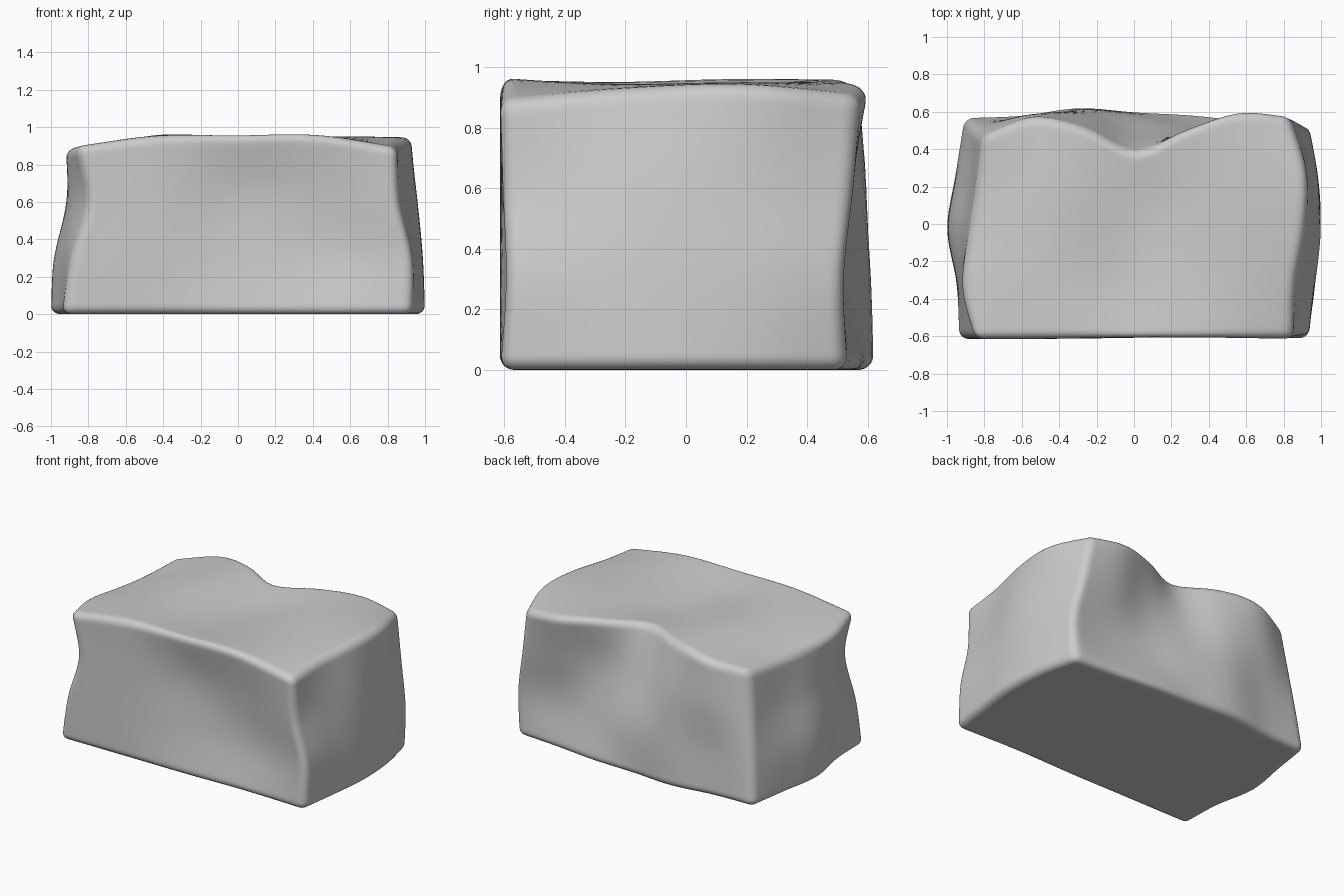
import bpy, bmesh
from math import sin, pi
from mathutils import Vector

if "Cube" in bpy.data.objects:
    bpy.data.objects.remove(bpy.data.objects["Cube"])

# Offsets of each face on a coarse grid; rows go up in z (or back in y for the top)
LEFT = [[-.94, -.95, -1.0, -.955, -.91],
        [-.89, -.94, -.985, -.94, -.88],
        [-.80, -.90, -.92, -.88, -.85],
        [-.86, -.92, -.885, -.845, -.81]]
RIGHT = [[.93, .97, 1.0, .985, .92],
         [.93, .955, .985, .98, .935],
         [.86, .905, .955, .94, .88],
         [.85, .86, .91, .92, .83]]
FRONT = [[-.615, -.615, -.615, -.605, -.615],
         [-.615, -.61, -.57, -.55, -.60],
         [-.615, -.605, -.555, -.565, -.61],
         [-.615, -.615, -.615, -.615, -.615]]
BACK = [[.57, .58, .62, .60, .59, .555, .53],
        [.54, .57, .61, .57, .515, .505, .525],
        [.50, .585, .58, .48, .475, .54, .555],
        [.47, .57, .51, .385, .51, .60, .575]]
TOP = [[.90, .955, .96, .96, .89],
       [.875, .95, .93, .945, .93],
       [.86, .96, .925, .95, .945],
       [.88, .955, .955, .95, .905]]


def spline(vals, t):
    """Catmull-Rom through evenly spaced values, t in 0..1."""
    n = len(vals) - 1
    s = max(0, min(t, 1)) * n
    i = min(int(s), n - 1)
    f = s - i
    b, c = vals[i], vals[i + 1]
    a = vals[i - 1] if i > 0 else 2 * b - c
    d = vals[i + 2] if i + 2 <= n else 2 * c - b
    return b + .5 * f * (c - a + f * (2 * a - 5 * b + 4 * c - d + f * (3 * (b - c) + d - a)))


def surface(grid, s, t):
    return spline([spline(row, s) for row in grid], t)


def lerp(a, b, t):
    return a + (b - a) * t


# Dense box with vertices gathered near the edges
bm = bmesh.new()
bmesh.ops.create_cube(bm, size=2)
bmesh.ops.subdivide_edges(bm, edges=bm.edges[:], cuts=43, use_grid_fill=True)

half = Vector((.93, .6, .475))
radius = .05
for v in bm.verts:
    # Round the box edges
    p = Vector([sin(c * pi / 2) * h for c, h in zip(v.co, half)])
    inner = Vector([max(-(h - radius), min(h - radius, c)) for c, h in zip(p, half)])
    p = inner + (p - inner).normalized() * radius
    # Push the rounded box between the wavy faces
    u, w, t = [(c / h + 1) / 2 for c, h in zip(p, half)]
    v.co = (lerp(surface(LEFT, w, t), surface(RIGHT, w, t), u),
            lerp(surface(FRONT, u, t), surface(BACK, u, t), w),
            surface(TOP, u, w) * t)

bmesh.ops.recalc_face_normals(bm, faces=bm.faces[:])
for f in bm.faces:
    f.smooth = True

# Stone block
mesh = bpy.data.meshes.new("stone_block")
bm.to_mesh(mesh)
bm.free()
block = bpy.data.objects.new("stone_block", mesh)
bpy.context.collection.objects.link(block)
